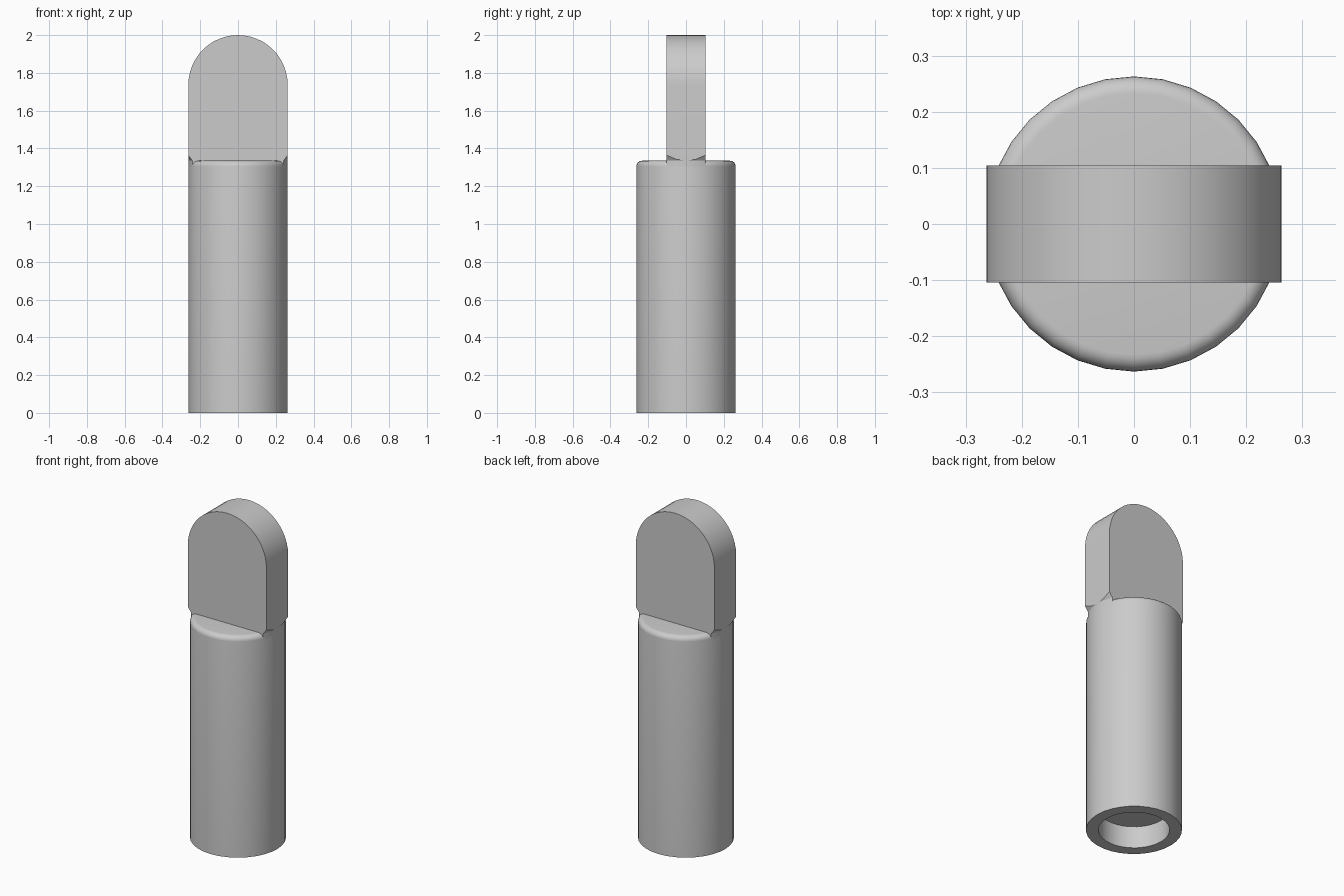
import bpy, bmesh, math
from mathutils import Matrix

cube = bpy.data.objects.get("Cube")
if cube:
    bpy.data.objects.remove(cube, do_unlink=True)

R, SEGMENTS = 0.263, 32
SHOULDER, FILLET = 1.335, 0.03
HALF_THICK, TOP = 0.104, 2.0

grey = bpy.data.materials.new("plain grey")
grey.use_nodes = True
grey.diffuse_color = (0.6, 0.6, 0.6, 1)
grey.node_tree.nodes["Principled BSDF"].inputs["Base Color"].default_value = (0.6, 0.6, 0.6, 1)


def make_object(name, bm):
    bmesh.ops.recalc_face_normals(bm, faces=bm.faces)
    mesh = bpy.data.meshes.new(name)
    bm.to_mesh(mesh)
    bm.free()
    mesh.materials.append(grey)
    obj = bpy.data.objects.new(name, mesh)
    bpy.context.collection.objects.link(obj)
    return obj


def lathe(name, profile):
    """Turn a (radius, height) profile around z and cap both open ends."""
    bm = bmesh.new()
    rings = []
    for r, z in profile:
        angles = [math.tau * i / SEGMENTS for i in range(SEGMENTS)]
        rings.append([bm.verts.new((r * math.cos(a), r * math.sin(a), z)) for a in angles])
    for low, high in zip(rings, rings[1:]):
        for i in range(SEGMENTS):
            j = (i + 1) % SEGMENTS
            bm.faces.new((low[i], low[j], high[j], high[i]))
    bm.faces.new(rings[0])
    bm.faces.new(rings[-1])
    return make_object(name, bm)


def smooth(obj):
    bpy.ops.object.select_all(action="DESELECT")
    obj.select_set(True)
    bpy.context.view_layer.objects.active = obj
    bpy.ops.object.shade_smooth_by_angle(angle=math.radians(30))


# Round body with a shallow bore below and a filleted shoulder above
quarter = [math.pi / 2 * i / 6 for i in range(7)]
fillet = [(R - FILLET + FILLET * math.cos(a), SHOULDER - FILLET + FILLET * math.sin(a))
          for a in quarter]
body = lathe("body", [(0.195, 0.133), (0.195, 0), (R, 0)] + fillet)
smooth(body)

# Upright tab with a half-round top
bm = bmesh.new()
arc = [math.pi * i / 24 for i in range(25)]
outline = [(-R, 1.3), (R, 1.3)] + [(R * math.cos(a), TOP - R + R * math.sin(a)) for a in arc]
face = bm.faces.new([bm.verts.new((x, -HALF_THICK, z)) for x, z in outline])
extruded = bmesh.ops.extrude_face_region(bm, geom=[face])["geom"]
bmesh.ops.translate(bm, vec=(0, 2 * HALF_THICK, 0),
                    verts=[v for v in extruded if isinstance(v, bmesh.types.BMVert)])
tab = make_object("tab", bm)

# Flared cutter that trims the foot of the tab back to the body
cutter = lathe("tab_trim_cutter", [(R, 1.2), (R, SHOULDER), (0.4, 1.54), (0.4, 2.1)])
cutter.hide_render = True
trim = tab.modifiers.new("trim foot", "BOOLEAN")
trim.operation = "INTERSECT"
trim.solver = "EXACT"
trim.object = cutter
bpy.context.view_layer.objects.active = tab
bpy.ops.object.modifier_apply(modifier=trim.name)
bpy.data.objects.remove(cutter, do_unlink=True)
smooth(tab)
